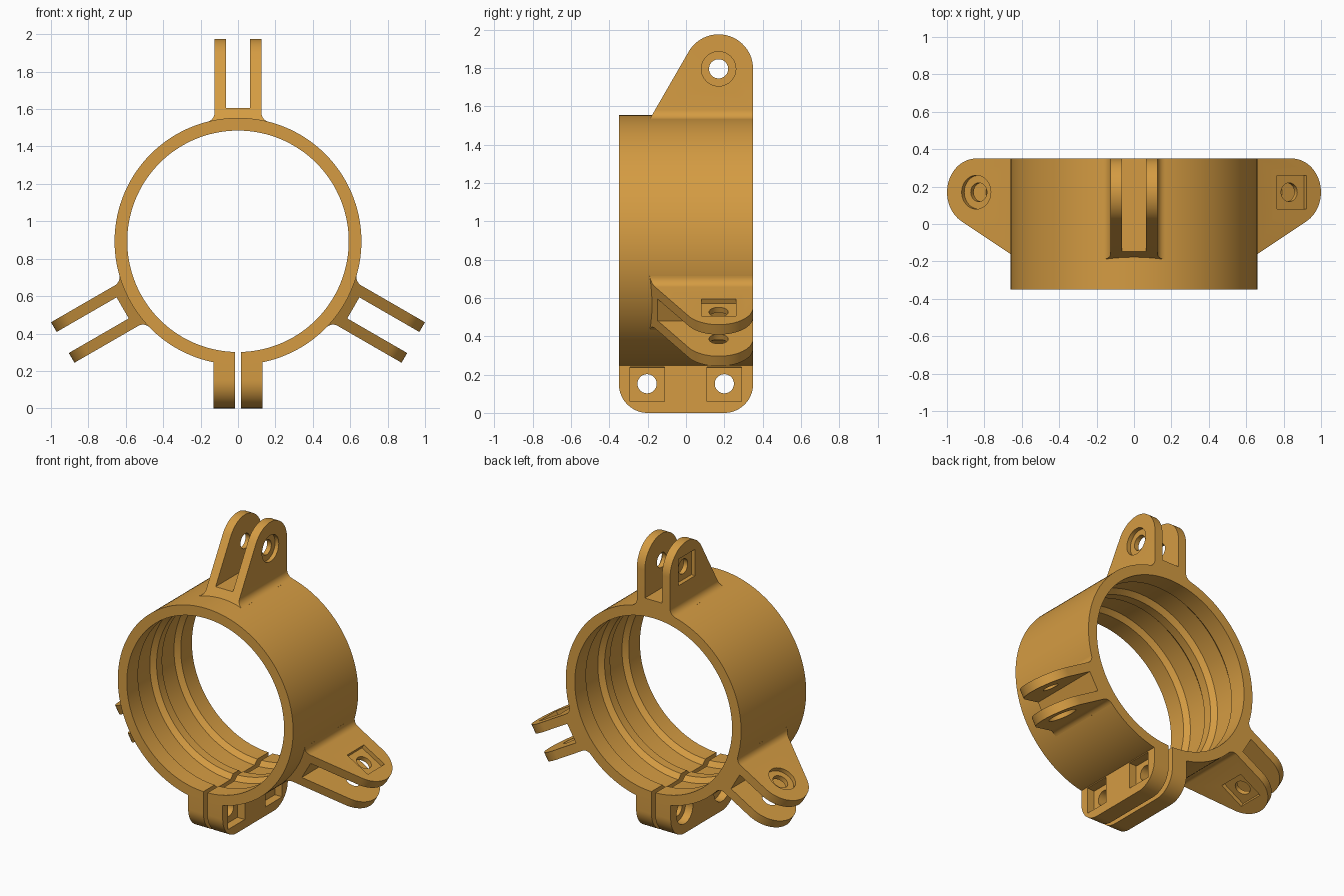
import bpy, bmesh, math
from mathutils import Matrix, Vector

if "Cube" in bpy.data.objects:
    bpy.data.objects.remove(bpy.data.objects["Cube"])

CZ, RO, RI, H = 0.893, 0.66, 0.592, 0.35   # ring centre height, radii, half depth
mat = bpy.data.materials.new("amber_plastic")
mat.diffuse_color = (0.66, 0.33, 0.055, 1)
mat.use_nodes = True
mat.node_tree.nodes["Principled BSDF"].inputs["Base Color"].default_value = mat.diffuse_color


def finish(bm, name):
    bmesh.ops.recalc_face_normals(bm, faces=bm.faces)
    me = bpy.data.meshes.new(name)
    bm.to_mesh(me)
    bm.free()
    me.materials.append(mat)
    ob = bpy.data.objects.new(name, me)
    bpy.context.collection.objects.link(ob)
    return ob


def prism(name, pts, axis, a, b):
    """Extrude a 2D outline (x,z for axis y; y,z for axis x) from a to b."""
    bm = bmesh.new()
    place = (lambda p, t: (t, p[0], p[1])) if axis == 'x' else (lambda p, t: (p[0], t, p[1]))
    face = bm.faces.new([bm.verts.new(place(p, a)) for p in pts])
    new = bmesh.ops.extrude_face_region(bm, geom=[face])['geom']
    shift = Vector((b - a, 0, 0) if axis == 'x' else (0, b - a, 0))
    bmesh.ops.translate(bm, verts=[v for v in new if isinstance(v, bmesh.types.BMVert)], vec=shift)
    return finish(bm, name)


def arc(cx, cy, r, a0, a1, n=16):
    return [(cx + r * math.cos(math.radians(a0 + (a1 - a0) * i / n)),
             cy + r * math.sin(math.radians(a0 + (a1 - a0) * i / n))) for i in range(n + 1)]


def circle(cx, cy, r):
    return arc(cx, cy, r, 0, 360, 40)[:-1]


def rect(cx, cy, hx, hy):
    return [(cx - hx, cy - hy), (cx + hx, cy - hy), (cx + hx, cy + hy), (cx - hx, cy + hy)]


def boolean(ob, cutter, op='DIFFERENCE'):
    """Apply a boolean and discard the cutter."""
    m = ob.modifiers.new("cut", 'BOOLEAN')
    m.operation, m.solver, m.object = op, 'EXACT', cutter
    bpy.context.view_layer.objects.active = ob
    bpy.ops.object.modifier_apply(modifier=m.name)
    bpy.data.objects.remove(cutter)


# Ring: revolved profile with two internal grooves, split at the bottom
profile = [(-H, RO), (H, RO), (H, RI)]
for c in (0.13, -0.13):
    profile += [(c + 0.10, RI), (c + 0.07, RI + 0.03), (c - 0.07, RI + 0.03), (c - 0.10, RI)]
profile.append((-H, RI))
bm = bmesh.new()
N = 144
loops = []
for i in range(N):
    a = 2 * math.pi * i / N
    loops.append([bm.verts.new((r * math.sin(a), y, CZ + r * math.cos(a))) for y, r in profile])
for i in range(N):
    p, q = loops[i], loops[(i + 1) % N]
    for j in range(len(profile)):
        k = (j + 1) % len(profile)
        bm.faces.new((p[j], p[k], q[k], q[j]))
ring = finish(bm, "clamp_ring")
boolean(ring, prism("slit", rect(0, 0.25, 0.015, 0.2), 'y', -0.5, 0.5))
parts = [ring]

# Clamp tabs: bolt holes, square nut pockets on the right, round recesses on the left
outline = ([(H, 0.256), (-H, 0.256)] + arc(-H + 0.15, 0.15, 0.15, 180, 270)
           + arc(H - 0.15, 0.15, 0.15, 270, 360))
for side, label in ((1, "right"), (-1, "left")):
    tab = prism("clamp_tab_" + label, outline, 'x', side * 0.015, side * 0.13)
    for y in (-0.203, 0.2):
        boolean(tab, prism("hole", circle(y, 0.152, 0.05), 'x', -0.3, 0.3))
        shape = rect(y, 0.15, 0.09, 0.09) if side > 0 else circle(y, 0.152, 0.088)
        boolean(tab, prism("recess", shape, 'x', side * 0.075, side * 0.3))
    parts.append(tab)

# Fork lugs: filleted cross-section intersected with the rounded side outline
F, PX = 0.05, 0.125
fx = PX + F
fz = math.sqrt((RO + F) ** 2 - fx ** 2)
tangent = 180 + math.degrees(math.atan2(fz, fx))
right = [(0.163, 0.637)] + [(x, z) for x, z in arc(fx, fz, F, tangent, 180, 8)] + [(PX, 1.2)]
section = right + [(-x, z) for x, z in reversed(right)]
EY, EZ, ER = 0.17, 1.795, 0.18              # eye centre and radius
side_outline = [(-0.23, 1.462), (H, 1.462)] + arc(EY, EZ, ER, 0, 150, 32)
for name, turn in (("top_lug", 0), ("right_lug", 120), ("left_lug", -120)):
    lug = prism(name, [(x, z + CZ) for x, z in section], 'y', -0.4, 0.5)
    boolean(lug, prism("side", side_outline, 'x', -0.4, 0.4), 'INTERSECT')
    boolean(lug, prism("gap", rect(0, 2.105, 0.065, 0.5), 'y', -0.6, 0.6))
    boolean(lug, prism("hole", circle(EY, EZ, 0.05), 'x', -0.3, 0.3))
    boolean(lug, prism("bolt_recess", circle(EY, EZ, 0.09), 'x', 0.097, 0.3))
    boolean(lug, prism("nut_recess", rect(EY, EZ, 0.09, 0.09), 'x', -0.3, -0.097))
    centre = Matrix.Translation((0, 0, CZ))
    lug.data.transform(centre @ Matrix.Rotation(math.radians(turn), 4, 'Y') @ centre.inverted())
    parts.append(lug)

# Smooth curved surfaces, keep edges crisp
bpy.ops.object.select_all(action='DESELECT')
for ob in parts:
    ob.select_set(True)
bpy.context.view_layer.objects.active = ring
bpy.ops.object.shade_smooth_by_angle(angle=math.radians(25))
